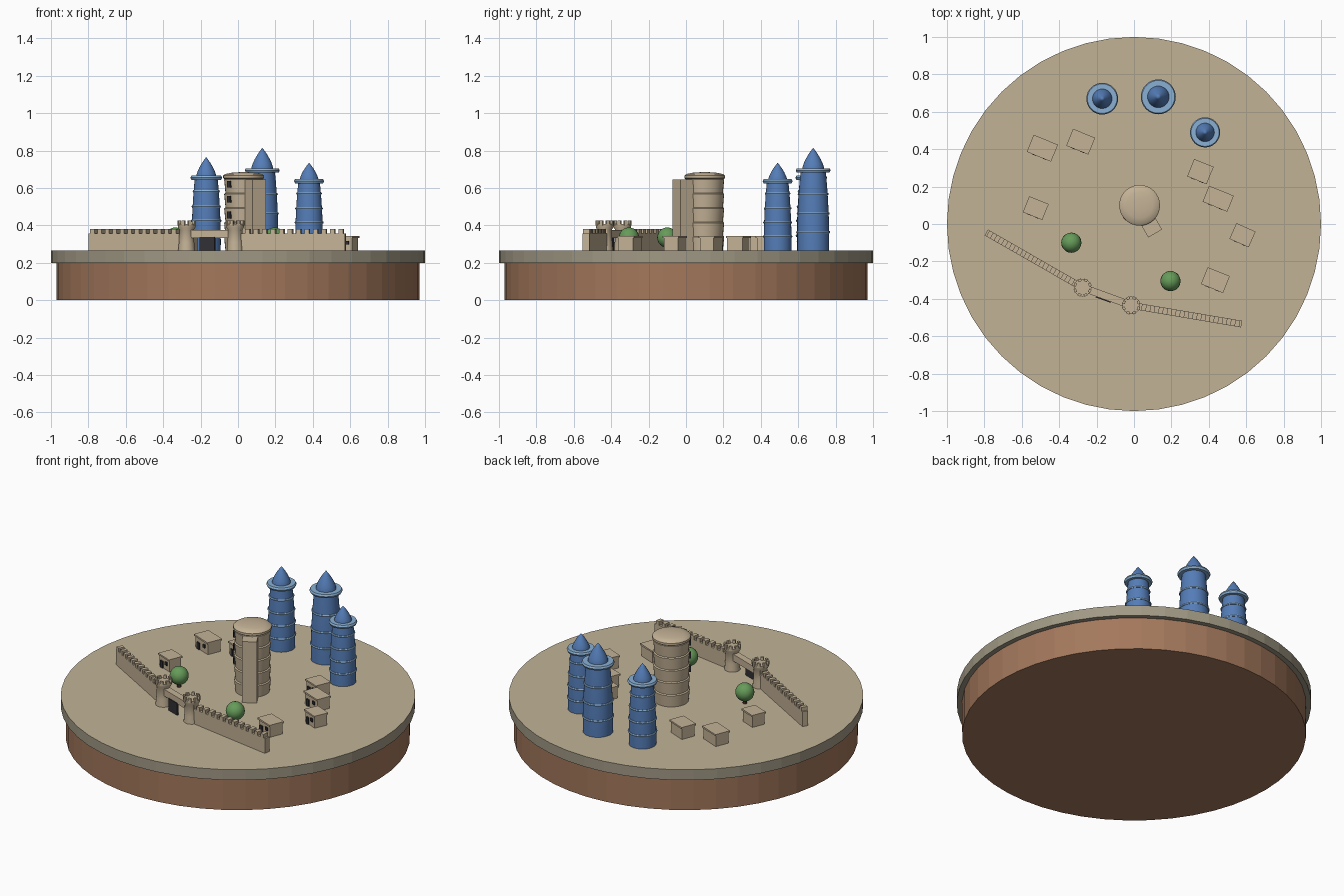
import bpy, bmesh, math
from mathutils import Matrix, Vector

cube = bpy.data.objects.get("Cube")
if cube:
    bpy.data.objects.remove(cube)

GROUND = 0.265


def material(name, rgb):
    m = bpy.data.materials.new(name)
    m.use_nodes = True
    linear = [((c + 0.055) / 1.055) ** 2.4 for c in rgb] + [1]
    m.diffuse_color = linear
    m.node_tree.nodes["Principled BSDF"].inputs["Base Color"].default_value = linear
    return m


SAND = material("sand", (0.76, 0.70, 0.59))
RIM = material("grey_sand_edge", (0.63, 0.60, 0.52))
STONE = material("pale_stone", (0.77, 0.70, 0.59))
EARTH = material("brown_earth", (0.64, 0.47, 0.36))
BLUE = material("tower_blue", (0.33, 0.49, 0.72))
LIGHT_BLUE = material("light_blue", (0.54, 0.69, 0.83))
GREEN = material("leaf_green", (0.40, 0.61, 0.35))
TRUNK = material("trunk_brown", (0.36, 0.26, 0.18))
DARK = material("dark_opening", (0.19, 0.19, 0.21))


def finish(bm, name, mats, smooth=False):
    bmesh.ops.recalc_face_normals(bm, faces=bm.faces)
    me = bpy.data.meshes.new(name)
    bm.to_mesh(me)
    bm.free()
    ob = bpy.data.objects.new(name, me)
    bpy.context.collection.objects.link(ob)
    for m in mats:
        me.materials.append(m)
    if smooth:
        bpy.ops.object.select_all(action='DESELECT')
        ob.select_set(True)
        bpy.context.view_layer.objects.active = ob
        bpy.ops.object.shade_smooth_by_angle(angle=math.radians(35))
    return ob


def lathe(name, profile, x, y, mat, steps=32, smooth=True):
    """Spin a closed (radius, height) outline about the vertical axis."""
    bm = bmesh.new()
    pts = [bm.verts.new((r, 0, z)) for r, z in profile]
    edges = [bm.edges.new(p) for p in zip(pts, pts[1:])]
    bmesh.ops.spin(bm, geom=pts + edges, cent=(0, 0, 0), axis=(0, 0, 1),
                   angle=math.tau, steps=steps)
    bmesh.ops.remove_doubles(bm, verts=bm.verts, dist=1e-5)
    bmesh.ops.translate(bm, vec=(x, y, 0), verts=bm.verts)
    return finish(bm, name, [mat], smooth)


def add_box(bm, place, size, offset=(0, 0, 0)):
    m = place @ Matrix.Translation(offset) @ Matrix.Diagonal((*size, 1))
    bmesh.ops.create_cube(bm, size=1, matrix=m)


def frame(x, y, z=GROUND, degrees=0.0):
    return Matrix.Translation((x, y, z)) @ Matrix.Rotation(math.radians(degrees), 4, 'Z')


def boxes(name, place, mat, parts):
    bm = bmesh.new()
    for size, offset in parts:
        add_box(bm, place, size, offset)
    return finish(bm, name, [mat])


def ring(name, x, y, z, inner, outer, half, mat):
    lathe(name, [(inner, z - half), (outer - half / 2, z - half), (outer, z),
                 (outer - half / 2, z + half), (inner, z + half)], x, y, mat)


# Round base: earth drum with a wider sand plate
lathe("earth_base", [(0, 0), (0.97, 0), (0.97, 0.2), (0, 0.2)], 0, 0, EARTH, 48, False)
plate = lathe("sand_plate", [(0, 0.2), (1, 0.2), (1, GROUND), (0, GROUND)],
              0, 0, SAND, 48, False)
plate.data.materials.append(RIM)
for f in plate.data.polygons:
    f.material_index = 0 if f.normal.z > 0.5 else 1


# Blue spires with light rings
def spire(n, x, y, r, top, bands, collar):
    h = top - GROUND

    def radius(t):
        return r * (0.97 + 0.08 * t - 0.45 * t * t)

    levels = [i / 8 * collar for i in range(9)]
    body = [(0, GROUND)] + [(radius(t), GROUND + t * h) for t in levels]
    lathe(f"spire_{n}_body", body + [(0, GROUND + collar * h)], x, y, BLUE)
    cap_r, cap_z = r * 0.68, GROUND + collar * h
    cap = [(0, cap_z - 0.01), (cap_r, cap_z - 0.01)]
    cap += [(cap_r * (1 - t ** 1.6), cap_z + (top - cap_z) * t)
            for t in (0.15, 0.3, 0.5, 0.7, 0.85, 1)]
    lathe(f"spire_{n}_cap", cap, x, y, BLUE)
    for i, t in enumerate(bands):
        ring(f"spire_{n}_band_{i}", x, y, GROUND + t * h, radius(t) - 0.01,
             radius(t) + 0.006, 0.006, LIGHT_BLUE)
    ring(f"spire_{n}_collar", x, y, cap_z, cap_r * 0.8, r * 1.06, 0.011, LIGHT_BLUE)


spire(1, -0.17, 0.67, 0.08, 0.765, (0.16, 0.32, 0.47, 0.635), 0.78)
spire(2, 0.13, 0.68, 0.088, 0.815, (0.18, 0.36, 0.55), 0.78)
spire(3, 0.38, 0.49, 0.076, 0.735, (0.16, 0.32, 0.48, 0.65), 0.79)

# Central keep: stacked drums, shallow dome, buttress and slit windows
KX, KY = 0.03, 0.10
keep = [(0, GROUND)]
for i in range(5):
    z = GROUND + i * 0.077
    keep += [(0.097, z), (0.104, z + 0.072), (0.097, z + 0.077)]
lathe("keep_body", keep + [(0, 0.65)], KX, KY, STONE)
lathe("keep_dome", [(0, 0.645), (0.098, 0.645), (0.109, 0.653), (0.109, 0.666),
                    (0.1, 0.674), (0.07, 0.681), (0.035, 0.684), (0, 0.685)],
      KX, KY, STONE)
boxes("keep_buttress", frame(0.093, -0.016, GROUND, 30), STONE,
      [((0.085, 0.08, 0.38), (0, 0, 0.19))])
boxes("keep_windows", frame(KX, KY, 0, 222), DARK,
      [((0.02, 0.024, 0.036), (0.1, 0, z)) for z in (0.455, 0.54, 0.62)])


# Battlemented walls
def wall(name, a, b, count=13):
    a, b = Vector(a), Vector(b)
    d, mid = b - a, (a + b) / 2
    length, pitch = d.length, d.length / count
    parts = [((length, 0.036, 0.092), (0, 0, 0.046))]
    parts += [((pitch * 0.55, 0.036, 0.026), (-length / 2 + pitch * (i + 0.5), 0, 0.102))
              for i in range(count)]
    boxes(name, frame(mid.x, mid.y, GROUND, math.degrees(math.atan2(d.y, d.x))),
          STONE, parts)


GATE_A, GATE_B = (-0.275, -0.34), (-0.015, -0.435)
wall("right_wall", (-0.79, -0.045), GATE_A)
wall("left_wall", GATE_B, (0.575, -0.535))

# Gate towers with crowns
for side, (x, y) in (("right", GATE_A), ("left", GATE_B)):
    lathe(f"{side}_gate_tower", [(0, GROUND), (0.045, GROUND), (0.041, 0.31), (0.038, 0.375),
                                 (0.047, 0.39), (0.047, 0.408), (0, 0.408)],
          x, y, STONE, 24)
    bm = bmesh.new()
    for i in range(8):
        add_box(bm, frame(x, y, 0.412, i * 45 + 22), (0.014, 0.018, 0.026), (0.042, 0, 0))
    finish(bm, f"{side}_gate_crown", [STONE])

# Lintel and door between the gate towers
gate = frame(-0.145, -0.3875, GROUND, math.degrees(math.atan2(-0.095, 0.26)))
boxes("gate_lintel", gate, STONE, [((0.21, 0.04, 0.042), (0, 0, 0.089))])
boxes("gate_door", gate, DARK, [((0.085, 0.012, 0.074), (-0.012, -0.019, 0.037))])


# Houses: walls, overhanging roof slab, door and window on the front
def house(n, x, y, w, d, angle):
    place = frame(x, y, GROUND, angle)
    w, d = w - 0.012, d - 0.012
    boxes(f"house_{n}_walls", place, STONE, [((w, d, 0.068), (0, 0, 0.034))])
    boxes(f"house_{n}_roof", place, STONE, [((w + 0.012, d + 0.012, 0.01), (0, 0, 0.073))])
    boxes(f"house_{n}_openings", place, DARK,
          [((0.022, 0.009, 0.042), (-w * 0.22, -d / 2 - 0.003, 0.021)),
           ((0.02, 0.009, 0.02), (w * 0.24, -d / 2 - 0.003, 0.042))])


for n, spec in enumerate([(-0.49, 0.405, 0.14, 0.098, -22), (-0.285, 0.44, 0.127, 0.097, -22),
                          (-0.525, 0.085, 0.112, 0.092, -22), (0.355, 0.28, 0.112, 0.1, -22),
                          (0.45, 0.135, 0.142, 0.092, -22), (0.58, -0.06, 0.112, 0.092, -24),
                          (0.435, -0.30, 0.127, 0.097, -22)], 1):
    house(n, *spec)

# Round trees
for n, (x, y) in enumerate([(-0.335, -0.10), (0.195, -0.305)], 1):
    lathe(f"tree_{n}_trunk", [(0, GROUND), (0.012, GROUND), (0.01, 0.31), (0, 0.31)],
          x, y, TRUNK, 10)
    bm = bmesh.new()
    bmesh.ops.create_uvsphere(bm, u_segments=20, v_segments=12, radius=0.054,
                              matrix=Matrix.Translation((x, y, 0.335)))
    finish(bm, f"tree_{n}_crown", [GREEN], True)
